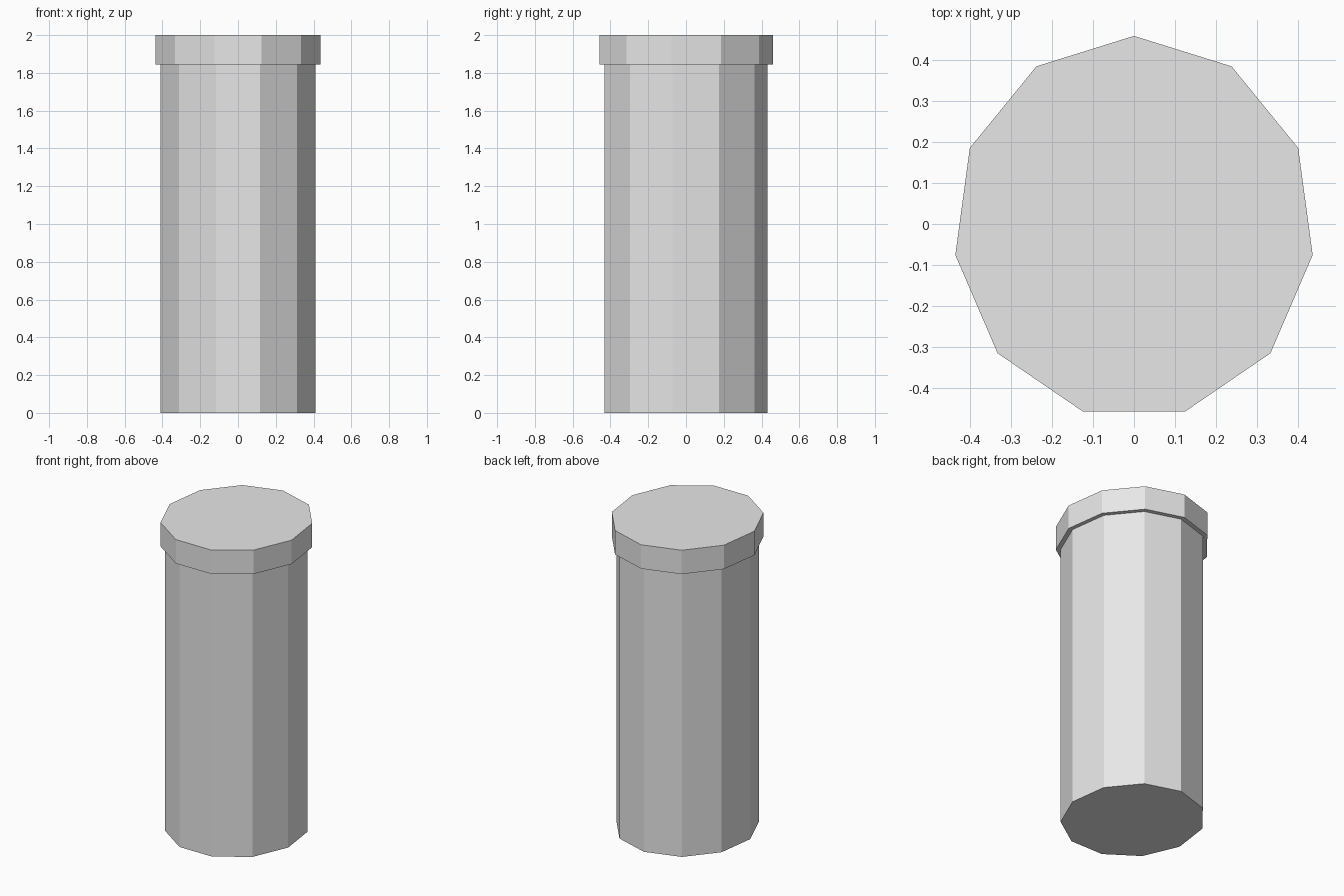
import bpy
import bmesh
from math import sin, cos, tau

if "Cube" in bpy.data.objects:
    bpy.data.objects.remove(bpy.data.objects["Cube"], do_unlink=True)

SIDES = 11
CENTRE_Y = -0.009

# One plain grey for the whole model
grey = bpy.data.materials.new("light_grey")
grey.use_nodes = True
colour = (0.8, 0.8, 0.8, 1)
grey.diffuse_color = colour
grey.node_tree.nodes["Principled BSDF"].inputs["Base Color"].default_value = colour


def prism(name, radius_x, radius_y, bottom, top):
    """Flat-shaded oval prism with one corner pointing to the back."""
    bm = bmesh.new()
    ring = []
    for i in range(SIDES):
        a = -tau * i / SIDES
        ring.append(bm.verts.new((radius_x * sin(a), CENTRE_Y + radius_y * cos(a), bottom)))
    base = bm.faces.new(ring)
    made = bmesh.ops.extrude_face_region(bm, geom=[base], use_keep_orig=True)
    for v in made["geom"]:
        if isinstance(v, bmesh.types.BMVert):
            v.co.z = top
    bmesh.ops.recalc_face_normals(bm, faces=bm.faces)
    mesh = bpy.data.meshes.new(name)
    bm.to_mesh(mesh)
    bm.free()
    mesh.materials.append(grey)
    obj = bpy.data.objects.new(name, mesh)
    bpy.context.collection.objects.link(obj)
    return obj


# Tall shaft and the wider rim on top
prism("shaft", 0.4145, 0.4405, 0, 1.85)
prism("rim_cap", 0.4415, 0.469, 1.845, 2)
